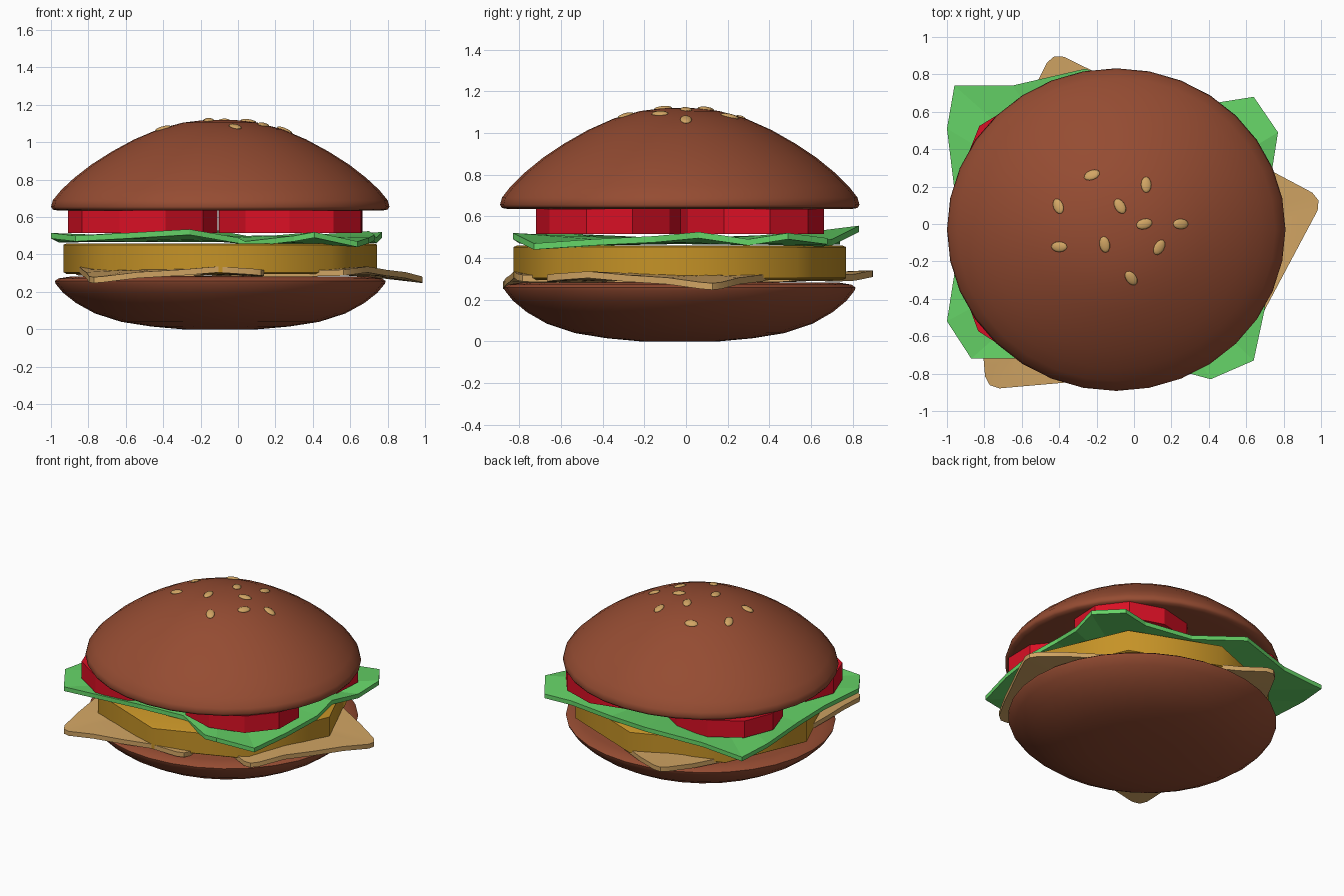
import bpy, bmesh, math
from mathutils import Matrix, Vector

if "Cube" in bpy.data.objects:
    bpy.data.objects.remove(bpy.data.objects["Cube"])

CX, CY, SY = -0.095, -0.03, 0.953   # burger axis and slight y squash


def mat(name, rgb):
    m = bpy.data.materials.new(name)
    m.diffuse_color = (*rgb, 1)
    m.use_nodes = True
    m.node_tree.nodes["Principled BSDF"].inputs["Base Color"].default_value = m.diffuse_color
    return m


BUN = mat("baked brown", (0.30, 0.072, 0.032))
TAN = mat("pale tan", (0.64, 0.376, 0.127))
GREEN = mat("leaf green", (0.13, 0.65, 0.135))
RED = mat("tomato red", (0.70, 0.005, 0.018))
MUSTARD = mat("mustard brown", (0.56, 0.29, 0.02))


def finish(bm, name, material, angle=None):
    bmesh.ops.recalc_face_normals(bm, faces=bm.faces[:])
    me = bpy.data.meshes.new(name)
    bm.to_mesh(me)
    bm.free()
    me.materials.append(material)
    ob = bpy.data.objects.new(name, me)
    bpy.context.collection.objects.link(ob)
    if angle:
        bpy.ops.object.select_all(action='DESELECT')
        bpy.context.view_layer.objects.active = ob
        ob.select_set(True)
        bpy.ops.object.shade_smooth_by_angle(angle=math.radians(angle))
    return ob


def lathe(name, profile, n, material, cx=CX, cy=CY, sy=SY, phase=0.0, angle=None):
    """Closed solid of revolution from (radius, z) points, bottom to top."""
    bm = bmesh.new()
    rings = []
    for r, z in profile:
        rings.append([bm.verts.new((cx + r * math.cos(phase + 2 * math.pi * i / n),
                                    cy + sy * r * math.sin(phase + 2 * math.pi * i / n), z))
                      for i in range(n)])
    for a, b in zip(rings, rings[1:]):
        for i in range(n):
            j = (i + 1) % n
            bm.faces.new((a[i], a[j], b[j], b[i]))
    bm.faces.new(rings[0][::-1])
    bm.faces.new(rings[-1])
    return finish(bm, name, material, angle)


def sheet(name, outline, center, thick, material, angle=None):
    """Thin wavy sheet: ring of outline points, a half-way ring and a centre."""
    bm = bmesh.new()
    c = Vector(center)
    n = len(outline)
    layers = []
    for dz in (-thick / 2, thick / 2):
        d = Vector((0, 0, dz))
        outer = [bm.verts.new(Vector(p) + d) for p in outline]
        inner = []
        for p in outline:
            q = c.lerp(Vector(p), 0.6)
            q.z = c.z + (p[2] - c.z) * 0.25
            inner.append(bm.verts.new(q + d))
        mid = bm.verts.new(c + d)
        for i in range(n):
            j = (i + 1) % n
            bm.faces.new((outer[i], outer[j], inner[j], inner[i]))
            bm.faces.new((inner[i], inner[j], mid))
        layers.append(outer)
    for i in range(n):
        j = (i + 1) % n
        bm.faces.new((layers[0][i], layers[0][j], layers[1][j], layers[1][i]))
    return finish(bm, name, material, angle)


# Buns
lathe("bottom_bun", [(0.2, 0.0), (0.37, 0.015), (0.53, 0.04), (0.67, 0.085), (0.77, 0.14),
                     (0.84, 0.195), (0.88, 0.243), (0.885, 0.258), (0.865, 0.272),
                     (0.80, 0.282), (0.4, 0.284)], 32, BUN, angle=50)
DOME = [(0.905, 0.655), (0.895, 0.69), (0.85, 0.745), (0.78, 0.81), (0.69, 0.88),
        (0.58, 0.95), (0.46, 1.015), (0.33, 1.07), (0.20, 1.105), (0.09, 1.118), (0.02, 1.12)]
lathe("top_bun", [(0.5, 0.638), (0.86, 0.634), (0.895, 0.64)] + DOME, 32, BUN, angle=50)

# Patty
lathe("patty", [(0.82, 0.295), (0.8375, 0.305), (0.8375, 0.452), (0.82, 0.46)], 8, MUSTARD, angle=50)

# Cheese slices: tip corner, heading of one side, height of the drooping tip
S = 0.94


def cheese(name, tip, heading, tip_z):
    u = Vector((math.cos(heading), math.sin(heading)))
    v = Vector((-u.y, u.x))
    o = Vector(tip)
    e = 0.07
    local = []
    corners = [(0, 0), (S, 0), (S, S), (0, S)]
    for k in range(4):
        a, b = Vector(corners[k]), Vector(corners[(k + 1) % 4])
        d = (b - a).normalized()
        w = Vector((d.y, -d.x))
        local.append(a - w * e * 0.3 + d * e * 0.3)
        local += [a + d * t for t in (e, S * 0.27, S * 0.5, S * 0.73, S - e)]
    pts = []
    for p in local:
        q = o + u * p.x + v * p.y
        z = 0.318 + 0.012 * math.cos(p.length * 9) - 0.01
        z += (tip_z - z) * math.exp(-p.length_squared / 0.05)
        pts.append((q.x, q.y, z))
    m = o + (u + v) * S / 2
    sheet(name, pts, (m.x, m.y, 0.31), 0.032, TAN, 40)


cheese("cheese_right", (1.015, 0.135), math.radians(152), 0.262)
cheese("cheese_back", (-0.435, 0.925), math.radians(243.5), 0.325)
cheese("cheese_left", (-0.79, -0.885), math.radians(5), 0.262)

# Lettuce leaf with wavy rim
LEAF = [(0.04, -0.62, 0.455), (0.30, -0.80, 0.485), (0.41, -0.83, 0.505), (0.64, -0.73, 0.455),
        (0.70, -0.45, 0.475), (0.73, -0.15, 0.49), (0.70, 0.06, 0.51), (0.74, 0.30, 0.475),
        (0.77, 0.49, 0.505), (0.64, 0.68, 0.48), (0.45, 0.65, 0.47), (0.10, 0.70, 0.475),
        (-0.26, 0.83, 0.54), (-0.65, 0.74, 0.50), (-0.96, 0.74, 0.48), (-1.0, 0.51, 0.50),
        (-0.95, 0.1, 0.48), (-0.95, -0.2, 0.485), (-1.0, -0.52, 0.50), (-0.87, -0.72, 0.485),
        (-0.60, -0.72, 0.50), (-0.26, -0.72, 0.52), (0.0, -0.62, 0.475)]
sheet("lettuce", LEAF, (CX, CY, 0.482), 0.03, GREEN)

# Four tomato slices
for i, sx in enumerate((-1, 1)):
    for j, sy in enumerate((-1, 1)):
        lathe(f"tomato_slice_{2 * i + j + 1}", [(0.40, 0.515), (0.40, 0.634)], 10, RED,
              cx=-0.115 + sx * 0.395, cy=-0.028 + sy * 0.335, sy=0.89, phase=0.3 * (i + 2 * j))


# Sesame seeds lying on the dome
def dome_z(r):
    for (r1, z1), (r0, z0) in zip(DOME, DOME[1:]):
        if r0 <= r <= r1:
            t = (r - r0) / (r1 - r0)
            return z0 + t * (z1 - z0), (z1 - z0) / (r1 - r0)
    return 1.12, 0.0


SEEDS = [(-0.225, 0.262, 20), (0.065, 0.21, 90), (-0.405, 0.095, 115), (-0.075, 0.095, 120),
         (0.055, 0.0, 15), (0.25, 0.0, 0), (-0.4, -0.122, 0), (-0.157, -0.11, 100),
         (0.135, -0.125, 60), (-0.015, -0.29, 125)]
bm = bmesh.new()
for x, y, a in SEEDS:
    dx, dy = x - CX, (y - CY) / SY
    r = math.hypot(dx, dy)
    z, slope = dome_z(r)
    normal = Vector((-slope * dx / r, -slope * dy / r, 1))
    m = (Matrix.Translation((x, y, z + 0.001))
         @ Vector((0, 0, 1)).rotation_difference(normal).to_matrix().to_4x4()
         @ Matrix.Rotation(math.radians(a), 4, 'Z')
         @ Matrix.Diagonal((0.044, 0.028, 0.012, 1)))
    bmesh.ops.create_uvsphere(bm, u_segments=12, v_segments=8, radius=1, matrix=m)
finish(bm, "sesame_seeds", TAN, 60)
